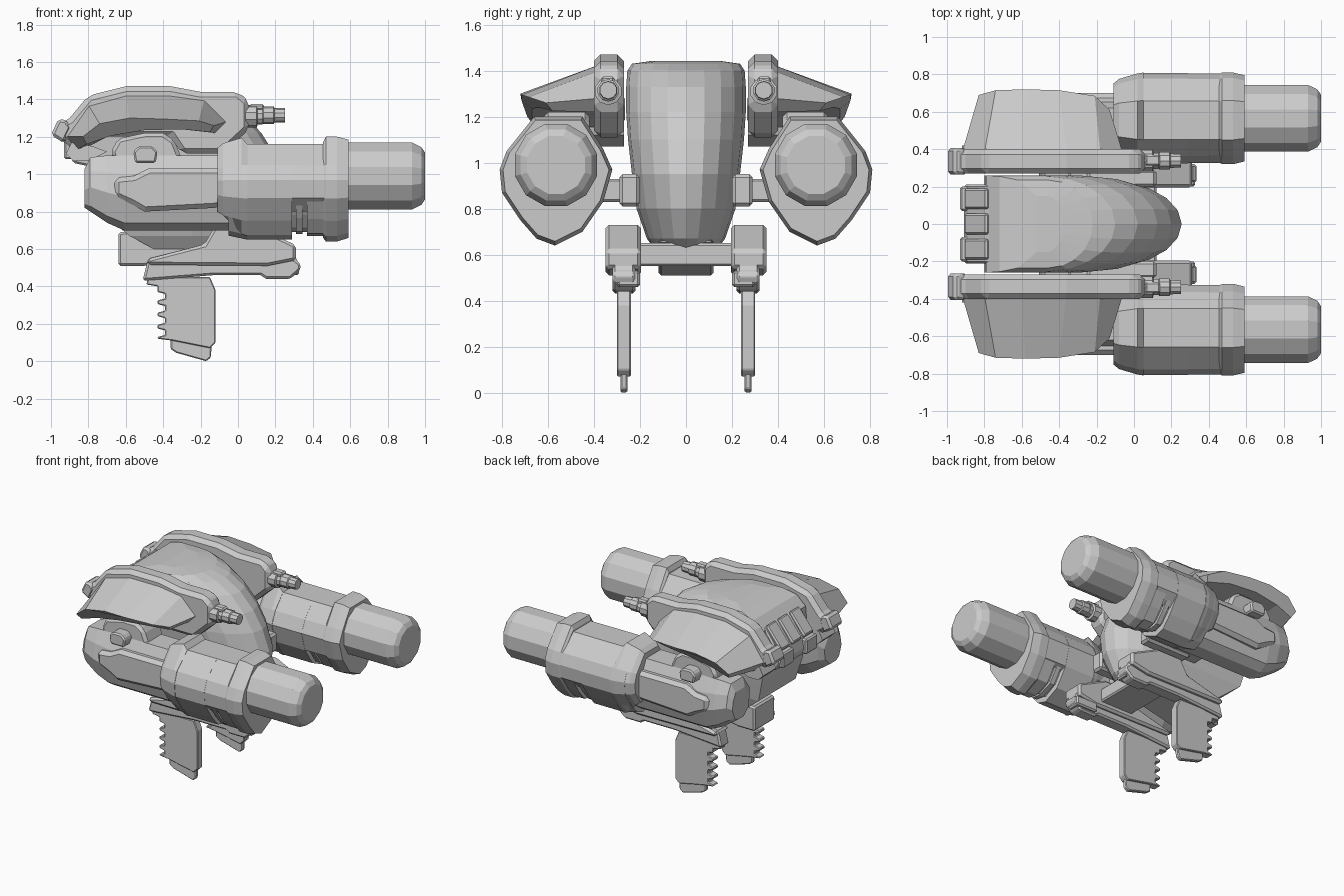
import bpy, bmesh
from math import cos, sin, pi


def finish(name, bm, mirror, bevel):
    bmesh.ops.recalc_face_normals(bm, faces=bm.faces)
    me = bpy.data.meshes.new(name)
    bm.to_mesh(me)
    bm.free()
    ob = bpy.data.objects.new(name, me)
    bpy.context.collection.objects.link(ob)
    if bevel:
        b = ob.modifiers.new("bevel", 'BEVEL')
        b.width, b.segments = bevel, 1
        b.limit_method, b.angle_limit = 'ANGLE', 0.6
    if mirror:
        m = ob.modifiers.new("mirror", 'MIRROR')
        m.use_axis = (False, True, False)
        m.use_mirror_merge = False
    return ob


def loft(name, rings, mirror=True, bevel=0):
    """Skin equal-length rings of (x, y, z) points and cap both ends."""
    bm = bmesh.new()
    rows = [[bm.verts.new(p) for p in r] for r in rings]
    n = len(rows[0])
    for a, b in zip(rows, rows[1:]):
        for i in range(n):
            bm.faces.new((a[i], a[(i + 1) % n], b[(i + 1) % n], b[i]))
    bm.faces.new(rows[0])
    bm.faces.new(rows[-1])
    return finish(name, bm, mirror, bevel)


def slab(name, pts, y0, y1, mirror=True, bevel=0):
    """Side profile (x, z) extruded from y0 to y1."""
    return loft(name, [[(x, y, z) for x, z in pts] for y in (y0, y1)], mirror, bevel)


def box(name, x0, x1, y0, y1, z0, z1, mirror=True, bevel=0.01):
    return slab(name, [(x0, z0), (x1, z0), (x1, z1), (x0, z1)], y0, y1, mirror, bevel)


def tube(name, cy, cz, stations, n=12):
    loft(name, [[(x, cy + r * cos(2 * pi * (i + .5) / n), cz + r * sin(2 * pi * (i + .5) / n))
                 for i in range(n)] for x, r in stations])


# central hull: horizontal slices with an elliptical nose (z, nose x, back x, half width)
slices = [(.60, .08, -.45, .12), (.67, .17, -.58, .17), (.80, .24, -.74, .215),
          (.95, .255, -.78, .235), (1.10, .20, -.80, .252), (1.22, .125, -.80, .26),
          (1.33, .02, -.79, .26), (1.40, -.10, -.72, .255), (1.43, -.22, -.62, .235),
          (1.442, -.38, -.52, .15)]
rings = []
for z, xn, xb, w in slices:
    length = min(.42, (xn - xb) * .6)
    arc = [(xn - length + length * cos(a), w * sin(a), z)
           for a in [pi / 2 - i * pi / 10 for i in range(11)]]
    rings.append([(xb, -w, z)] + arc[::-1] + [(xb, w, z)])
loft("central_hull", rings, mirror=False)

# rear of the hull with vent panels
slab("rear_housing", [(-.88, 1.06), (-.91, 1.12), (-.89, 1.2), (-.79, 1.34), (-.6, 1.38), (-.6, 1.0)],
     -.21, .21, False, .01)
for k, y in enumerate((-.135, 0, .135)):
    slab(f"vent_panel_{k}", [(-.91, 1.21), (-.79, 1.36), (-.77, 1.34), (-.88, 1.18)],
         y - .055, y + .055, False, .01)
box("rear_vent", -.93, -.85, .07, .20, 1.08, 1.19)

# tail and belly pieces
slab("tail", [(-.64, .69), (-.64, .51), (-.5, .51), (.02, .62), (.1, .66), (-.3, .70)],
     -.12, .12, False, .012)
box("cross_bar", -.15, .12, -.22, .22, .55, .65, False)
box("hull_side_block", -.25, .12, .2, .29, .81, .95, bevel=.015)
box("pod_strut", -.35, -.1, .2, .45, .83, .93)

# long rails over the hull
slab("rail", [(-.98, 1.22), (-.95, 1.27), (-.90, 1.30), (-.80, 1.42), (-.60, 1.47), (-.36, 1.47),
              (-.20, 1.44), (0, 1.44), (.06, 1.39), (.06, 1.24), (-.08, 1.11), (-.30, 1.11),
              (-.36, 1.2), (-.70, 1.2), (-.85, 1.12), (-.93, 1.17)], .27, .40, bevel=.028)
slab("rail_rear_cap", [(-1.0, 1.21), (-.96, 1.295), (-.92, 1.29), (-.89, 1.25), (-.93, 1.165)],
     .265, .405, bevel=.015)
tube("rail_gun_base", .338, 1.31, [(.04, .06), (.10, .06), (.105, .045), (.13, .045)], 10)
tube("rail_gun_barrel", .338, 1.315, [(.12, .03), (.135, .048), (.19, .048), (.195, .04), (.25, .038)], 10)
box("rail_gun_sight", .06, .14, .31, .37, 1.34, 1.375)

# arched side wings
under = [(-.12, 1.22), (-.30, 1.24), (-.52, 1.235), (-.70, 1.20), (-.86, 1.13)]
inner = [(-.92, 1.20), (-.80, 1.37), (-.60, 1.425), (-.36, 1.425), (-.18, 1.40), (-.06, 1.28)]
outer = [(-.83, 1.20), (-.74, 1.27), (-.58, 1.30), (-.40, 1.295), (-.21, 1.285), (-.13, 1.26)]
tip_y = [.69, .715, .72, .715, .685, .61]
under_o = [(-.15, 1.225, .58), (-.30, 1.24, .64), (-.5, 1.235, .67), (-.68, 1.205, .67), (-.81, 1.16, .66)]
loft("side_wing", [[(x, .38, z) for x, z in inner + under],
                   [(x, y, z) for (x, z), y in zip(outer, tip_y)] + [(x, y, z) for x, z, y in under_o]])

# mount between wing and pod
slab("wing_mount", [(-.68, 1.12), (-.64, 1.19), (-.5, 1.22), (-.4, 1.22), (-.34, 1.18), (-.30, 1.08), (-.66, 1.06)],
     .42, .62, bevel=.02)
slab("wing_mount_frame", [(-.92, 1.11), (-.89, 1.17), (-.78, 1.15), (-.70, 1.12), (-.80, 1.07), (-.88, 1.07)],
     .27, .42)
slab("mount_knob", [(-.56, 1.12), (-.53, 1.15), (-.46, 1.15), (-.43, 1.12), (-.44, 1.06), (-.55, 1.06)],
     .58, .70, bevel=.01)

# front pod: one cross-section reused for body, collar and clamp ring
SECTION = [(.45, 1.20), (.66, 1.20), (.78, 1.05), (.81, .97), (.80, .87), (.72, .75), (.65, .67),
           (.57, .64), (.45, .70), (.36, .83), (.32, .97), (.36, 1.06)]


def pod_piece(name, stations, section=SECTION):
    """Stations are (x, scale, lowest z, highest z)."""
    loft(name, [[(x, .565 + (y - .565) * s, min(max(.95 + (z - .95) * s, lo), hi)) for y, z in section]
                for x, s, lo, hi in stations])


LOWER = SECTION[4:10]
pod_piece("pod_body", [(-.05, .90, .66, 1.15), (.05, .985, .65, 1.16), (.29, .985, .65, 1.16)])
pod_piece("pod_front_body", [(.28, .98, .80, 1.16), (.56, .97, .80, 1.16)])
pod_piece("pod_collar", [(-.11, .76, .80, 1.14), (-.08, .86, .78, 1.17), (.02, .98, .68, 1.2),
                         (.05, 1, .66, 1.16)])
pod_piece("pod_clamp_ring", [(.455, .96, .66, 1.17), (.47, 1, .64, 1.2), (.53, 1, .64, 1.2),
                             (.59, .94, .65, 1.2)])
pod_piece("pod_lower_clamp", [(.37, .95, .67, 1), (.46, .95, .67, 1)], LOWER)
pod_piece("pod_lower_core", [(.28, .84, .6, 1), (.46, .84, .6, 1)], LOWER)
pod_piece("pod_lower_rib", [(.31, .92, .68, 1), (.345, .92, .68, 1)], LOWER)
tube("pod_barrel", .565, .99, [(.55, .185), (.93, .185), (.98, .16), (1.0, .13)])

# rear pod with raised side plate
REAR = [(-.10, 0), (.07, 0), (.115, .25), (.135, .55), (.09, .9), (.03, 1), (-.08, 1), (-.17, .75), (-.19, .35)]
loft("rear_pod", [[(x, .55 + y * s, top + (bot - top) * t) for y, t in REAR] for x, s, top, bot in
                  [(-.82, .62, 1.03, .82), (-.79, .82, 1.09, .80), (-.70, .97, 1.10, .74),
                   (-.61, 1, 1.10, .70), (-.10, 1, 1.10, .70), (.02, 1, 1.10, .70)]])
slab("pod_side_plate", [(-.66, .98), (-.56, .99), (-.48, 1.03), (-.08, 1.03), (-.03, .95), (-.05, .84),
                        (-.12, .82), (-.5, .80), (-.57, .84), (-.66, .88)], .60, .70, bevel=.025)

# pistol-shaped supports
slab("grip_upper", [(-.48, .55), (-.51, .43), (-.13, .46), (.12, .46), (.15, .44), (.28, .44), (.335, .49),
                    (.335, .52), (.31, .54), (.31, .61), (0, .67)], .22, .32, bevel=.012)
slab("receiver", [(-.49, .545), (-.48, .515), (.16, .51), (.31, .54), (.31, .62), (.08, .73), (-.12, .73),
                  (-.18, .625)], .195, .35, bevel=.015)
box("receiver_lug", .15, .325, .20, .30, .46, .53)
teeth = []
for i in range(4):
    z = .37 - i * .065
    teeth += [(-.43, z), (-.39, z - .01), (-.39, z - .035), (-.43, z - .045)]
slab("grip", [(-.48, .45), (-.49, .41), (-.43, .40)] + teeth
     + [(-.43, .12), (-.35, .11), (-.15, .07), (-.12, .10), (-.12, .38), (-.15, .45)], .24, .30, bevel=.008)
slab("grip_foot", [(-.36, .13), (-.36, .065), (-.33, .045), (-.17, 0), (-.145, .02), (-.14, .10)],
     .255, .285, bevel=.006)
